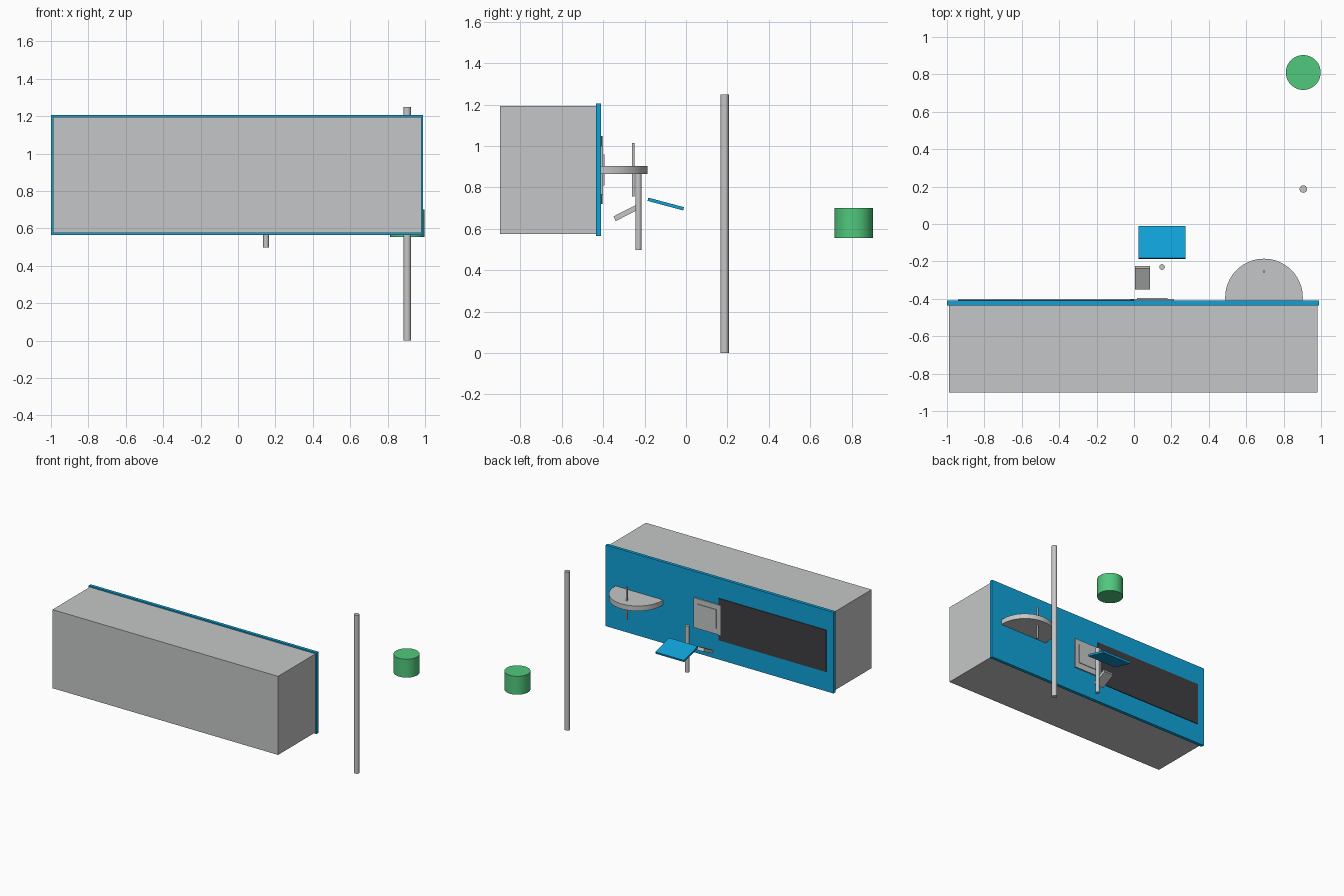
import bpy, math

if "Cube" in bpy.data.objects:
    bpy.data.objects.remove(bpy.data.objects["Cube"])


def material(name, rgb):
    m = bpy.data.materials.new(name)
    m.diffuse_color = (*rgb, 1.0)
    m.use_nodes = True
    m.node_tree.nodes["Principled BSDF"].inputs["Base Color"].default_value = m.diffuse_color
    return m


GREY = material("light grey", (0.56, 0.565, 0.57))
BLUE = material("bright blue", (0.005, 0.36, 0.69))
GREEN = material("green", (0.08, 0.58, 0.205))
DARK = material("charcoal", (0.05, 0.048, 0.055))


def finish(name, mat):
    ob = bpy.context.object
    ob.name = name
    ob.data.materials.append(mat)
    return ob


def box(name, mat, x, y, z):
    """Box given by its (min, max) range on each axis."""
    r = (x, y, z)
    bpy.ops.mesh.primitive_cube_add(size=1, location=[(a + b) / 2 for a, b in r])
    bpy.context.object.scale = [b - a for a, b in r]
    bpy.ops.object.transform_apply(location=False, rotation=False, scale=True)
    return finish(name, mat)


def tilted_plate(name, mat, centre, size, degrees):
    """Flat plate tipped about the x axis."""
    bpy.ops.mesh.primitive_cube_add(size=1, location=centre)
    bpy.context.object.scale = size
    bpy.ops.object.transform_apply(location=False, rotation=False, scale=True)
    bpy.context.object.rotation_euler.x = math.radians(degrees)
    return finish(name, mat)


def cylinder(name, mat, x, y, radius, z0, z1, sides=32):
    """Upright cylinder between two heights."""
    bpy.ops.mesh.primitive_cylinder_add(vertices=sides, radius=radius, depth=z1 - z0,
                                        location=(x, y, (z0 + z1) / 2))
    bpy.ops.object.shade_smooth_by_angle(angle=math.radians(30))
    return finish(name, mat)


# Cabinet with its slightly larger rear panel
box("cabinet", GREY, (-0.99, 0.98), (-0.90, -0.434), (0.575, 1.195))
box("panel", BLUE, (-1.0, 0.99), (-0.435, -0.41), (0.565, 1.205))

# Dark screen and stepped plate on the panel
box("screen", DARK, (-0.94, 0.0), (-0.412, -0.404), (0.72, 1.05))
box("plate_outer", GREY, (-0.02, 0.215), (-0.412, -0.40), (0.765, 1.0))
box("plate_inner", GREY, (0.015, 0.18), (-0.402, -0.395), (0.81, 0.96))

# Round shelf set into the panel, with a thin pin through it
cylinder("shelf", GREY, 0.695, -0.393, 0.2075, 0.865, 0.905, 64)
cylinder("shelf_pin", GREY, 0.695, -0.255, 0.007, 0.757, 1.015, 16)

# Short post with two tilted boards
cylinder("short_post", GREY, 0.15, -0.23, 0.015, 0.497, 0.865)
tilted_plate("blue_board", BLUE, (0.15, -0.098, 0.72), (0.25, 0.178, 0.016), -15)
tilted_plate("grey_board", GREY, (0.045, -0.288, 0.678), (0.08, 0.128, 0.025), 27)

# Tall pole and green drum standing apart
cylinder("tall_pole", GREY, 0.905, 0.187, 0.02, 0.0, 1.25)
cylinder("drum", GREEN, 0.905, 0.81, 0.093, 0.555, 0.70, 64)
